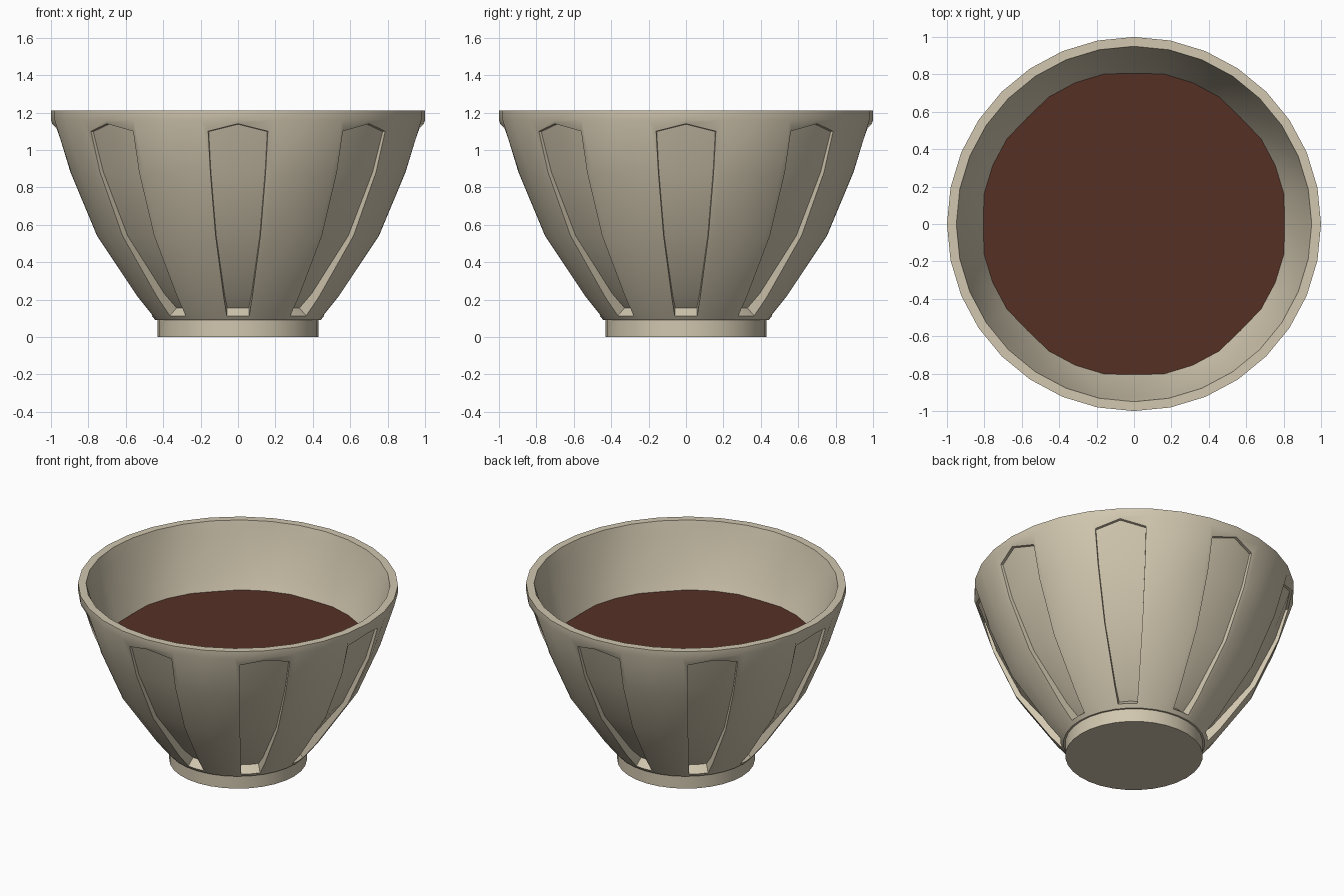
import bpy, bmesh, math

if "Cube" in bpy.data.objects:
    bpy.data.objects.remove(bpy.data.objects["Cube"])

N = 32  # sides around


def material(name, rgb):
    m = bpy.data.materials.new(name)
    m.diffuse_color = (*rgb, 1)
    m.use_nodes = True
    m.node_tree.nodes["Principled BSDF"].inputs["Base Color"].default_value = m.diffuse_color
    return m


def finish(bm, name, mat):
    bmesh.ops.recalc_face_normals(bm, faces=bm.faces[:])
    me = bpy.data.meshes.new(name)
    bm.to_mesh(me)
    bm.free()
    me.materials.append(mat)
    ob = bpy.data.objects.new(name, me)
    bpy.context.collection.objects.link(ob)
    bpy.ops.object.select_all(action='DESELECT')
    ob.select_set(True)
    bpy.context.view_layer.objects.active = ob
    bpy.ops.object.shade_smooth_by_angle(angle=math.radians(30))
    return ob


def lathe(bm, profile):
    """Rings of a turned shape; returns rings of verts and rows of faces."""
    rings = [[bm.verts.new((r * math.sin(2 * math.pi * i / N),
                            -r * math.cos(2 * math.pi * i / N), z))
              for i in range(N)] for r, z in profile]
    rows = [[bm.faces.new((a[i], a[(i + 1) % N], b[(i + 1) % N], b[i]))
             for i in range(N)] for a, b in zip(rings, rings[1:])]
    bm.faces.new(rings[0][::-1])
    bm.faces.new(rings[-1])
    return rings, rows


clay = material("beige_clay", (0.64, 0.57, 0.43))
drink = material("dark_brown_liquid", (0.092, 0.03, 0.018))

# Bowl: outer wall, rim and inner wall
bm = bmesh.new()
profile = [(.442, .09), (.54, .21), (.765, .54), (.91, .88), (1, 1.16), (1, 1.21),
           (.95, 1.21), (.935, 1.14), (.86, .88), (.70, .54), (.45, .23)]
rings, rows = lathe(bm, profile)
bmesh.ops.recalc_face_normals(bm, faces=bm.faces[:])

# Slightly flattened inside behind each recess
for ring in rings[7:]:
    for v in ring[::4]:
        v.co.x *= .985
        v.co.y *= .985

# Eight recessed panels with peaked tops
for k in range(8):
    faces = [rows[j][c % N] for j in range(4) for c in (4 * k - 1, 4 * k)]
    ang = 2 * math.pi * k / 8
    side = (math.cos(ang), math.sin(ang))
    bmesh.ops.inset_region(bm, faces=faces, thickness=.03, use_even_offset=True)
    verts = {v for f in faces for v in f.verts}
    for v in verts:
        off = v.co.x * side[0] + v.co.y * side[1]
        if v.co.z > 1.05:
            z = 1.14 if abs(off) < .03 else 1.10
            r = math.hypot(v.co.x, v.co.y)
            s = (.91 + (z - .88) / .28 * .09) / r * (1 if abs(off) < .03 else .985)
            v.co.x *= s
            v.co.y *= s
            v.co.z = z
    bmesh.ops.inset_region(bm, faces=faces, thickness=.003, use_even_offset=True)
    for v in {v for f in faces for v in f.verts}:
        depth = .015 + .035 * max(0, min(1, (1.1 - v.co.z) / .9))
        v.co.x -= math.sin(ang) * depth
        v.co.y += math.cos(ang) * depth
        if v.co.z < .3:
            v.co.z += .04 if v.co.z < .15 else .02
finish(bm, "bowl", clay)

# Foot ring
bm = bmesh.new()
lathe(bm, [(.43, 0), (.43, .095)])
finish(bm, "foot", clay)

# Liquid surface
bm = bmesh.new()
bmesh.ops.create_circle(bm, cap_ends=True, segments=N, radius=.82)
for v in bm.verts:
    v.co.z = .79
ob = finish(bm, "liquid", drink)
if ob.data.polygons[0].normal.z < 0:
    ob.data.flip_normals()
